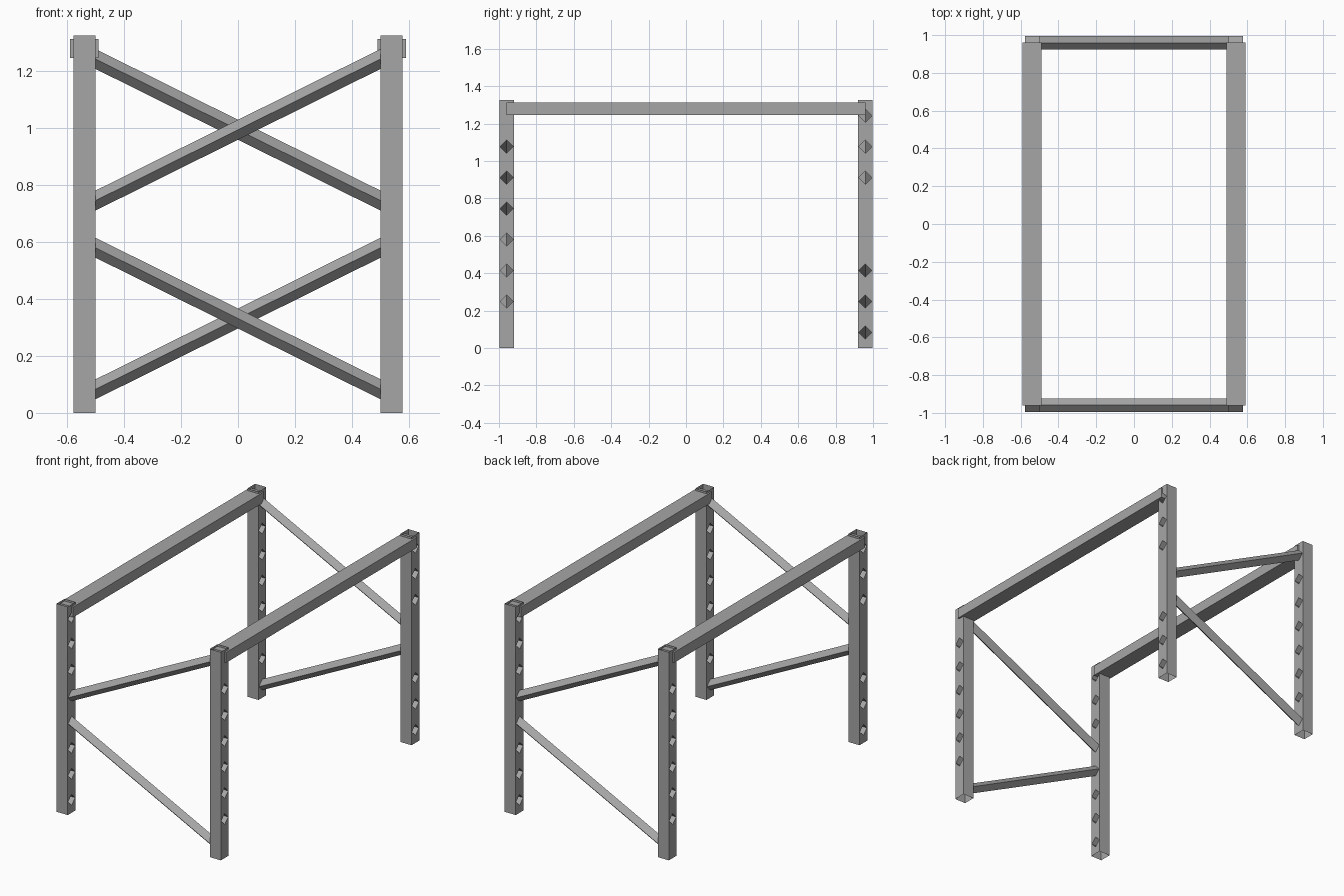
import bpy
import bmesh
from math import pi
from mathutils import Matrix, Vector

cube = bpy.data.objects.get("Cube")
if cube:
    bpy.data.objects.remove(cube, do_unlink=True)

steel = bpy.data.materials.new("grey_steel")
steel.use_nodes = True
colour = (0.38, 0.38, 0.38, 1)
steel.diffuse_color = colour
steel.node_tree.nodes["Principled BSDF"].inputs["Base Color"].default_value = colour

HEIGHT, CELLS = 1.325, 8
CELL = HEIGHT / CELLS
INNER, OUTER = 0.5, 0.578      # post walls, measured along x
NEAR, FAR = -0.998, -0.92      # post walls, measured along y
MID = (NEAR + FAR) / 2
HOLE = 0.035                   # half diagonal of a diamond hole
HALF_TURN = Matrix.Rotation(pi, 4, 'Z')


def finish(name, bm, turned):
    bmesh.ops.remove_doubles(bm, verts=bm.verts, dist=0.0001)
    bmesh.ops.recalc_face_normals(bm, faces=bm.faces)
    if turned:
        bm.transform(HALF_TURN)
    mesh = bpy.data.meshes.new(name)
    bm.to_mesh(mesh)
    bm.free()
    mesh.materials.append(steel)
    bpy.context.collection.objects.link(bpy.data.objects.new(name, mesh))


def face(bm, *points):
    bm.faces.new([bm.verts.new(p) for p in points])


def diamond(x, k):
    z = (k + 0.5) * CELL
    return [Vector((x, MID + a * HOLE, z + b * HOLE))
            for a, b in ((0, -1), (1, 0), (0, 1), (-1, 0))]


def cell_corners(x, k):
    low, high = k * CELL, (k + 1) * CELL
    return [Vector((x, y, z)) for y, z in
            ((NEAR, low), (FAR, low), (FAR, high), (NEAR, high))]


def bridge(bm, a, b):
    for i in range(4):
        j = (i + 1) % 4
        face(bm, a[i], a[j], b[j], b[i])


def post(name, side, braced, turned):
    """Open tube with a column of diamond holes; braced holes stay shut outside."""
    bm = bmesh.new()
    inner, outer = side * INNER, side * OUTER
    for k in range(CELLS):
        for x in (inner, outer):
            c, d = cell_corners(x, k), diamond(x, k)
            if x == outer and k in braced:
                face(bm, *c)
                continue
            for i in range(4):
                j = (i + 1) % 4
                face(bm, c[i], c[j], d[i])
                face(bm, c[j], d[j], d[i])
        a, b = cell_corners(inner, k), cell_corners(outer, k)
        face(bm, a[0], b[0], b[3], a[3])
        face(bm, a[1], b[1], b[2], a[2])
        if k not in braced:
            bridge(bm, diamond(inner, k), diamond(outer, k))
    finish(name, bm, turned)


def brace(name, left_cell, right_cell, turned):
    bm = bmesh.new()
    bridge(bm, diamond(INNER, left_cell), diamond(-INNER, right_cell))
    finish(name, bm, turned)


def beam(name, turned):
    bm = bmesh.new()
    bmesh.ops.create_cube(bm, size=1)
    bm.transform(Matrix.Translation((0.539, 0, 1.279))
                 @ Matrix.Diagonal((0.1, 1.92, 0.066, 1)))
    finish(name, bm, turned)


# Each end frame is the other one turned by half
for end, turned in (("front", False), ("back", True)):
    left, right = ("right", "left") if turned else ("left", "right")
    post(f"{end}_{left}_post", 1, (0, 7), turned)
    post(f"{end}_{right}_post", -1, (3, 4), turned)
    brace(f"{end}_lower_brace", 0, 3, turned)
    brace(f"{end}_upper_brace", 7, 4, turned)
    beam(f"{left}_top_beam", turned)
